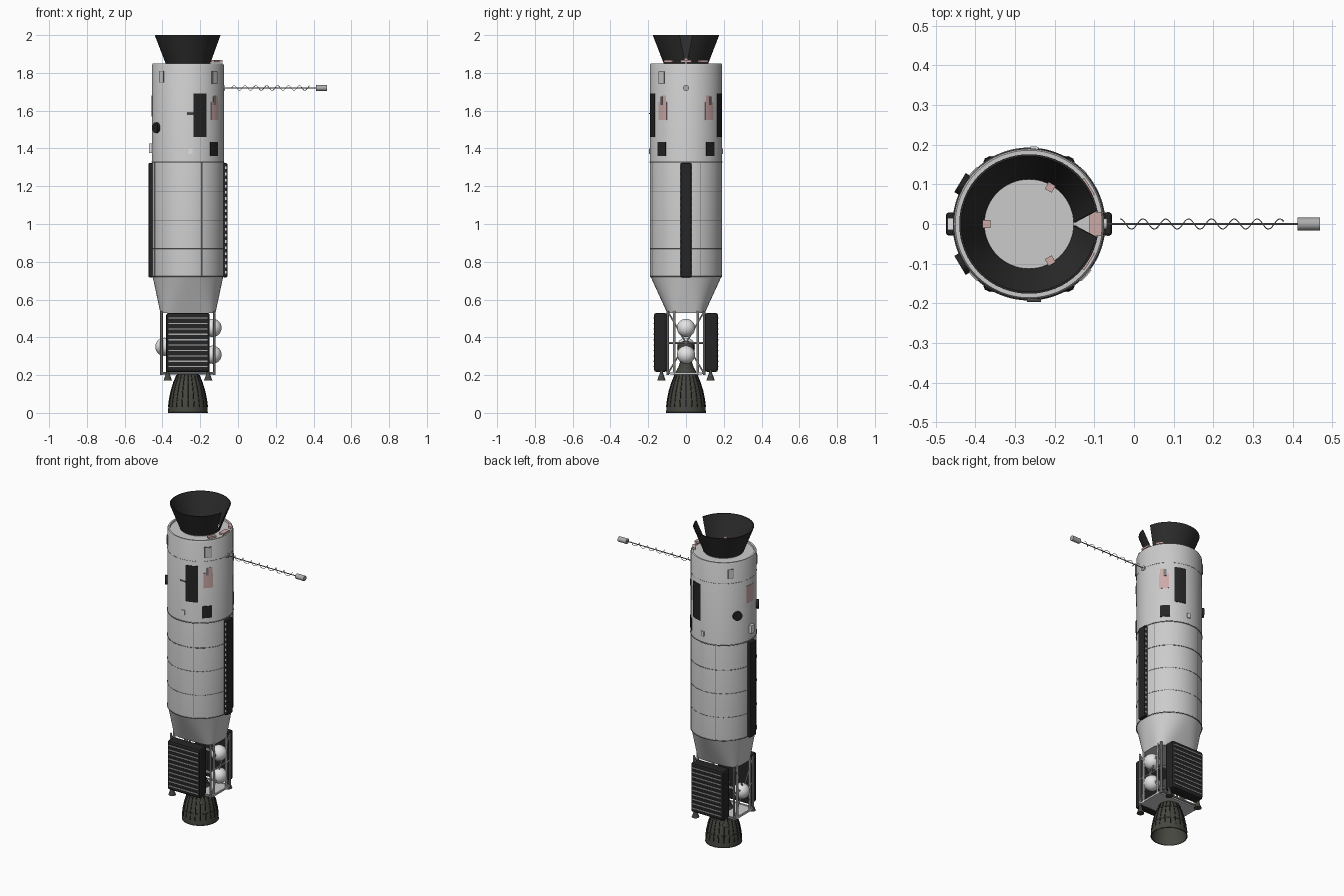
import bpy, bmesh, math
from mathutils import Vector, Matrix

if "Cube" in bpy.data.objects:
    bpy.data.objects.remove(bpy.data.objects["Cube"])

AX = -0.265   # x of the main axis
R = 0.19      # hull radius


def material(name, *rgb):
    m = bpy.data.materials.new(name)
    m.use_nodes = True
    m.diffuse_color = (*rgb, 1)
    m.node_tree.nodes["Principled BSDF"].inputs["Base Color"].default_value = (*rgb, 1)
    return m


GREY = material("hull grey", 0.6, 0.6, 0.6)
WHITE = material("tank white", 0.78, 0.78, 0.78)
SEAM = material("seam grey", 0.2, 0.2, 0.2)
STRUT = material("strut grey", 0.42, 0.42, 0.42)
BLACK = material("panel black", 0.018, 0.018, 0.018)
CONE = material("adapter black", 0.025, 0.025, 0.025)
NOZZLE = material("nozzle olive", 0.06, 0.062, 0.05)
PINK = material("pale pink", 0.6, 0.4, 0.39)


def finish(name, bm, mat, smooth=True, bevel=0):
    bmesh.ops.recalc_face_normals(bm, faces=bm.faces[:])
    me = bpy.data.meshes.new(name)
    bm.to_mesh(me)
    bm.free()
    ob = bpy.data.objects.new(name, me)
    bpy.context.collection.objects.link(ob)
    me.materials.append(mat)
    if bevel:
        mod = ob.modifiers.new("bevel", "BEVEL")
        mod.width, mod.segments = bevel, 2
    if smooth:
        bpy.ops.object.select_all(action="DESELECT")
        ob.select_set(True)
        bpy.context.view_layer.objects.active = ob
        bpy.ops.object.shade_smooth_by_angle(angle=math.radians(35))
    return ob


def loft(name, rings, mat, closed=True, caps=False):
    """Skin a list of equally sized point rings."""
    bm = bmesh.new()
    vs = [[bm.verts.new(p) for p in ring] for ring in rings]
    n = len(vs[0])
    for a, b in zip(vs, vs[1:]):
        for i in range(n if closed else n - 1):
            j = (i + 1) % n
            bm.faces.new((a[i], a[j], b[j], b[i]))
    if caps:
        bm.faces.new(vs[0])
        bm.faces.new(vs[-1])
    return finish(name, bm, mat)


def circle(r, z, n=64, x=AX, y=0):
    return [(x + r * math.cos(t * math.tau / n), y + r * math.sin(t * math.tau / n), z) for t in range(n)]


def lathe(name, profile, mat, n=64, x=AX, y=0, caps=True):
    return loft(name, [circle(r, z, n, x, y) for r, z in profile], mat, caps=caps)


def box(name, x, y, z, sx, sy, sz, mat, bevel=0, turn=0):
    bm = bmesh.new()
    mtx = Matrix.Translation((x, y, z)) @ Matrix.Rotation(turn, 4, "Z") @ Matrix.Diagonal((sx, sy, sz, 1))
    bmesh.ops.create_cube(bm, size=1, matrix=mtx)
    return finish(name, bm, mat, False, bevel)


def rod(name, a, b, r, mat, n=8):
    a, b = Vector(a), Vector(b)
    bm = bmesh.new()
    mtx = Matrix.Translation((a + b) / 2) @ (b - a).to_track_quat("Z", "Y").to_matrix().to_4x4()
    bmesh.ops.create_cone(bm, cap_ends=True, segments=n, radius1=r, radius2=r, depth=(b - a).length, matrix=mtx)
    return finish(name, bm, mat)


def ball(name, p, r, mat):
    bm = bmesh.new()
    bmesh.ops.create_uvsphere(bm, u_segments=32, v_segments=16, radius=r, matrix=Matrix.Translation(p))
    return finish(name, bm, mat)


def tube(name, pts, r, mat):
    cu = bpy.data.curves.new(name, "CURVE")
    cu.dimensions, cu.bevel_depth, cu.bevel_resolution = "3D", r, 1
    sp = cu.splines.new("POLY")
    sp.points.add(len(pts) - 1)
    for q, p in zip(sp.points, pts):
        q.co = (*p, 1)
    ob = bpy.data.objects.new(name, cu)
    bpy.context.collection.objects.link(ob)
    cu.materials.append(mat)


def on_hull(deg, r, z):
    a = math.radians(deg)
    return (AX + r * math.cos(a), r * math.sin(a), z)


def patch(name, deg, z0, z1, width, mat, thick=0.003):
    """Curved plate lying on the hull."""
    half = math.degrees(width / 2 / R)
    rings = []
    for i in range(7):
        d = deg - half + i * half / 3
        rings.append([on_hull(d, R - 0.004, z0), on_hull(d, R + thick, z0),
                      on_hull(d, R + thick, z1), on_hull(d, R - 0.004, z1)])
    return loft(name, rings, mat, caps=True)


# Hull with a rolled upper lip
lathe("hull", [(R - 0.006, 0.715), (R, 0.722), (R, 1.842), (R - 0.004, 1.85),
               (R - 0.014, 1.85), (R - 0.016, 1.84), (0.1, 1.84)], GREY)

# Seam rings and vertical seams
for z, r in ((0.722, 0.0025), (0.87, 0.0012), (1.02, 0.0012), (1.17, 0.002), (1.328, 0.003), (1.72, 0.0008)):
    tube("seam_ring", [on_hull(d, R, z) for d in range(0, 364, 4)], r, SEAM)
for d in (-67, 23, 110, 202):
    patch("vertical_seam", d, 0.725, 1.325, 0.003, SEAM, 0.001)

# Tapered skirt from the round hull to the boxed equipment bay
def skirt_ring(t):
    out = []
    for x, y, _ in circle(1, 0, 64, 0):
        bx, by = (math.copysign(abs(v) ** 0.5, v) for v in (x, y))
        out.append((AX + (R - 0.004) * x * (1 - t) + 0.146 * bx * t,
                    (R - 0.004) * y * (1 - t) + 0.1 * by * t, 0.718 - 0.188 * t))
    return out


loft("skirt", [skirt_ring(i / 6) for i in range(7)], GREY, caps=True)

# Flared top adapter with a V notch on the left
def flare(r, z, gap):
    return [on_hull(gap + (360 - 2 * gap) * i / 64, r, z) for i in range(65)]


loft("top_adapter", [flare(0.112, 1.85, 2), flare(0.118, 1.85, 2), flare(0.176, 2, 11),
                     flare(0.171, 2, 11), flare(0.112, 1.85, 2)], CONE, closed=False)
lathe("adapter_floor", [(0.113, 1.845), (0.113, 1.858)], GREY)
for d in (60, 180, 300):
    x, y, z = on_hull(d, 0.107, 1.868)
    box("hinge_bracket", x, y, z, 0.02, 0.02, 0.02, PINK, turn=math.radians(d))
box("docking_plate", -0.097, 0, 1.862, 0.03, 0.06, 0.012, PINK)
for s in (-1, 1):
    x, y, z = on_hull(32 * s, 0.17, 1.862)
    box("rim_fitting", x, y, z, 0.02, 0.05, 0.012, PINK, turn=math.radians(32 * s))

# Long side conduits with a row of clips
for s in (-1, 1):
    x = AX + s * 0.196
    box("conduit", x, 0, 1.02, 0.026, 0.058, 0.605, BLACK, 0.006)
for i in range(18):
    for s in (-1, 1):
        box("conduit_clip", AX + 0.2, s * 0.029, 0.745 + i * 0.0325, 0.007, 0.003, 0.014, WHITE)

# Painted panels, hatches and sensors on the upper hull
for s in (-1, 1):
    patch("dark_panel", 70 * s, 1.46, 1.69, 0.072, BLACK)
    patch("dark_square", 43 * s, 1.36, 1.435, 0.058, BLACK)
    patch("pink_panel", 41 * s, 1.55, 1.645, 0.058, PINK, 0.002)
    patch("pink_panel_tab", 38 * s, 1.645, 1.68, 0.028, PINK, 0.002)
    patch("small_sensor", 43 * s, 1.63, 1.675, 0.016, SEAM, 0.004)
    rod("round_sensor", on_hull(149 * s, R - 0.01, 1.51), on_hull(149 * s, R + 0.013, 1.51), 0.028, BLACK, 24)
    patch("side_box", 86 * s, 1.37, 1.4, 0.02, WHITE, 0.006)
    patch("hatch_frame", 137 * s, 1.75, 1.81, 0.034, SEAM, 0.003)
    patch("hatch", 137 * s, 1.753, 1.807, 0.028, GREY, 0.005)
patch("pink_panel_right", 178, 1.57, 1.68, 0.065, PINK, 0.002)
patch("hatch_frame_left", -42, 1.742, 1.81, 0.044, SEAM, 0.003)
patch("hatch_left", -42, 1.746, 1.806, 0.036, GREY, 0.006)
box("rear_fitting", AX - 0.196, 0, 1.4, 0.02, 0.03, 0.05, WHITE)
rod("panel_pin", (-0.27, -0.193, 1.585), (-0.235, -0.193, 1.585), 0.004, SEAM)

# Boom antenna with a helical wire
lathe_base = rod("boom_socket", (-0.09, 0, 1.72), (-0.068, 0, 1.72), 0.014, GREY, 20)
rod("boom", (-0.08, 0, 1.72), (0.42, 0, 1.72), 0.0028, SEAM)
tube("helix_wire", [(-0.035 + 0.0048 * i, 0.013 * math.cos(i * math.tau / 12),
                     1.72 + 0.013 * math.sin(i * math.tau / 12)) for i in range(87)], 0.0014, STRUT)
rod("boom_tip", (0.412, 0, 1.72), (0.47, 0, 1.72), 0.016, STRUT, 24)

# Equipment bay: radiators, frame and thrusters, mirrored front to back
for s in (-1, 1):
    box("radiator", AX, s * 0.135, 0.373, 0.23, 0.068, 0.313, BLACK, 0.012)
    for i in range(10):
        box("radiator_slat", AX, s * 0.168, 0.245 + i * 0.0285, 0.205, 0.008, 0.006, STRUT)
    for e in (-1, 1):
        x = AX + e * 0.14
        rod("corner_post", (x, s * 0.096, 0.2), (x, s * 0.096, 0.54), 0.006, STRUT)
        rod("white_post", (x, s * 0.062, 0.2), (x, s * 0.062, 0.54), 0.007, WHITE)
        rod("upper_brace", (x, s * 0.095, 0.535), (x, 0, 0.37), 0.004, STRUT)
        rod("lower_brace", (x, s * 0.095, 0.21), (x, 0, 0.37), 0.004, STRUT)
        rod("deck_brace", (AX, s * 0.095, 0.21), (x, s * 0.095, 0.21), 0.006, STRUT)
        lathe("thruster", [(0.022, 0.172), (0.008, 0.212), (0.008, 0.23)], NOZZLE, 20, AX + e * 0.107, s * 0.13)
for e in (-1, 1):
    for z in (0.21, 0.37):
        rod("cross_bar", (AX + e * 0.14, -0.1, z), (AX + e * 0.14, 0.1, z), 0.005, STRUT)
box("engine_deck", AX, 0, 0.208, 0.29, 0.17, 0.012, GREY)

# Pressure tanks
for x, z in ((0.13, 0.45), (0.13, 0.308), (-0.125, 0.35)):
    ball("tank", (AX + x, 0, z), 0.048, WHITE)
    rod("tank_boss", (AX + x * 0.6, 0, z), (AX + x * 0.2, 0, z), 0.01, STRUT)

# Main engine bell with stiffening ribs
bell = [(0.105, 0), (0.104, 0.03), (0.099, 0.07), (0.09, 0.115), (0.076, 0.16), (0.06, 0.2), (0.046, 0.235)]
lathe("engine_bell", bell + [(0.04, 0.235)] + [(r - 0.004, z) for r, z in bell[-2::-1]] + [bell[0]],
      NOZZLE, caps=False)
lathe("engine_throat", [(0.046, 0.225), (0.03, 0.275), (0.045, 0.33), (0.04, 0.37), (0.015, 0.38)], NOZZLE, 32)
for i in range(20):
    tube("bell_rib", [on_hull(i * 18, r, z) for r, z in bell[1:-1]], 0.0025, BLACK)
for r, z in (bell[0], bell[2], bell[4]):
    tube("bell_ring", [on_hull(d, r, z + 0.002) for d in range(0, 365, 6)], 0.002, NOZZLE)
